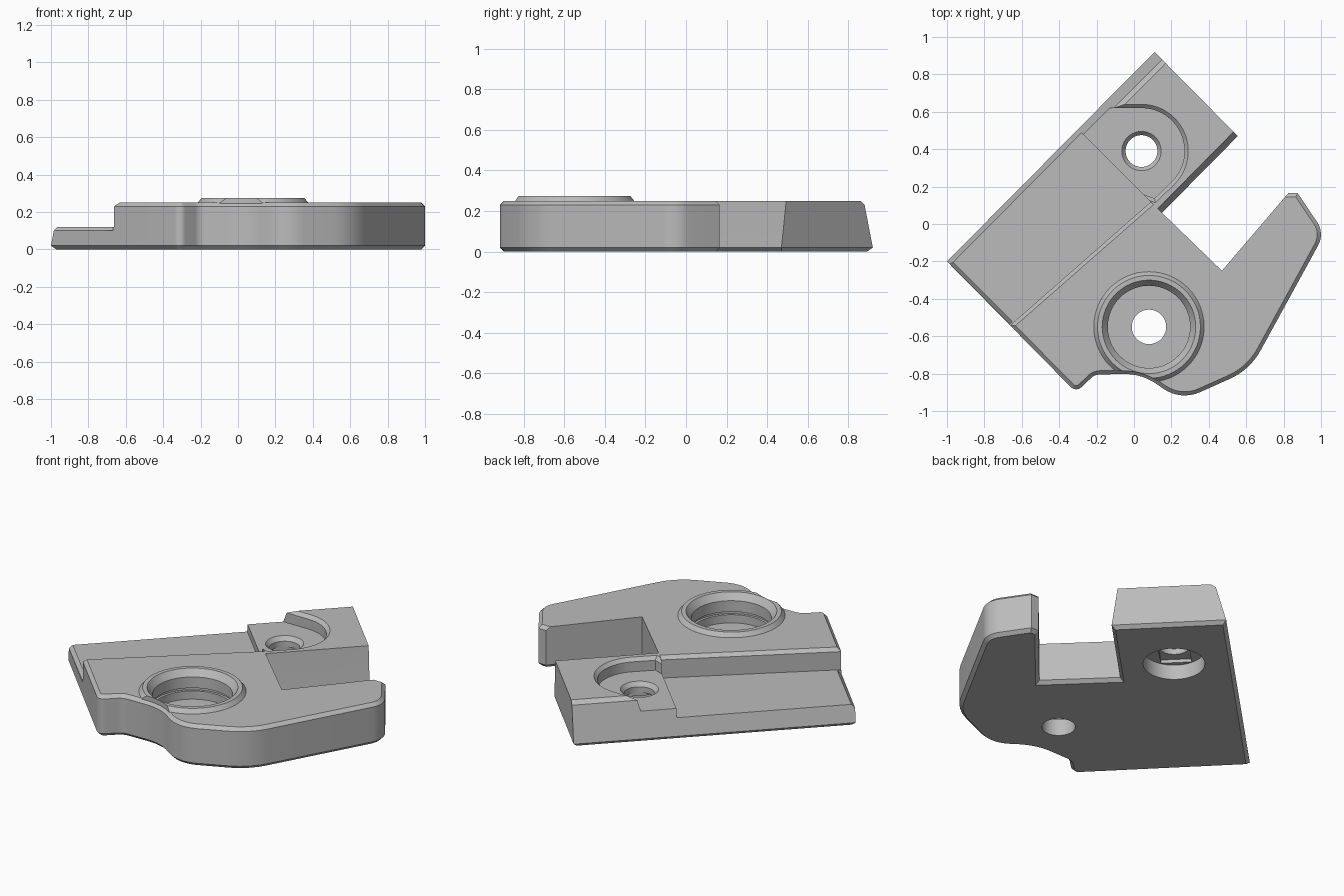
import bpy, bmesh, math
from mathutils import Vector

if "Cube" in bpy.data.objects:
    bpy.data.objects.remove(bpy.data.objects["Cube"])

grey = bpy.data.materials.new("plain_grey")
grey.use_nodes = True
grey.diffuse_color = (0.5, 0.5, 0.5, 1)
grey.node_tree.nodes["Principled BSDF"].inputs["Base Color"].default_value = (0.5, 0.5, 0.5, 1)


def skin(name, rings):
    """Closed solid through a stack of equal-sized point rings."""
    bm = bmesh.new()
    rows = [[bm.verts.new(p) for p in ring] for ring in rings]
    n = len(rows[0])
    for low, high in zip(rows, rows[1:]):
        for i in range(n):
            j = (i + 1) % n
            bm.faces.new((low[i], low[j], high[j], high[i]))
    bm.faces.new(rows[0][::-1])
    bm.faces.new(rows[-1])
    bmesh.ops.recalc_face_normals(bm, faces=bm.faces)
    mesh = bpy.data.meshes.new(name)
    bm.to_mesh(mesh)
    bm.free()
    mesh.materials.append(grey)
    ob = bpy.data.objects.new(name, mesh)
    bpy.context.scene.collection.objects.link(ob)
    return ob


def inset(points, amounts):
    """Move every edge of a polygon inward by its own amount."""
    n = len(points)
    normals = []
    for i in range(n):
        d = (points[(i + 1) % n] - points[i]).normalized()
        normals.append(Vector((-d.y, d.x)))
    result = []
    for i, p in enumerate(points):
        a, b, u, v = normals[i - 1], normals[i], amounts[i - 1], amounts[i]
        det = a.x * b.y - a.y * b.x
        if abs(det) < 0.01:
            result.append(p + b * v)
        else:
            result.append(p + Vector((u * b.y - v * a.y, a.x * v - b.x * u)) / det)
    return result


def loft(name, points, layers):
    """Layers are (height, inset per edge or one inset for all)."""
    rings = []
    for z, off in layers:
        amounts = off if isinstance(off, list) else [off] * len(points)
        rings.append([(p.x, p.y, z) for p in inset(points, amounts)])
    return skin(name, rings)


def turned(name, cx, cy, profile, sides=64):
    """Round solid from (height, radius) pairs."""
    turn = [2 * math.pi * i / sides for i in range(sides)]
    return skin(name, [[(cx + r * math.cos(t), cy + r * math.sin(t), z) for t in turn]
                       for z, r in profile])


def combine(target, tool, operation):
    """Apply a boolean and drop the tool."""
    tool.hide_render = True
    mod = target.modifiers.new("shape", 'BOOLEAN')
    mod.operation, mod.object, mod.solver = operation, tool, 'EXACT'
    graph = bpy.context.evaluated_depsgraph_get()
    mesh = bpy.data.meshes.new_from_object(target.evaluated_get(graph))
    target.modifiers.clear()
    target.data = mesh
    bpy.data.objects.remove(tool)


# Outline corners: x, y, fillet radius, kind of the edge that follows
corners = [
    (-1.0, -0.2, 0, "rim"), (-0.31, -0.9, 0.04, "rim"), (-0.21, -0.805, 0.07, "rim"),
    (0.04, -0.8, 0.3, "rim"), (0.25, -0.945, 0.2, "rim"), (0.62, -0.78, 0.35, "rim"),
    (1.02, -0.05, 0.12, "rim"), (0.875, 0.165, 0, "rim"), (0.825, 0.165, 0, "notch"),
    (0.47, -0.25, 0, "notch"), (0.15, 0.06, 0, "slant"), (0.555, 0.47, 0, "notch"),
    (0.11, 0.92, 0, "back"),
]
outline, kinds = [], []
for i, (x, y, r, kind) in enumerate(corners):
    p = Vector((x, y))
    if r == 0:
        outline.append(p)
        kinds.append(kind)
        continue
    to_prev = (Vector(corners[i - 1][:2]) - p).normalized()
    to_next = (Vector(corners[(i + 1) % len(corners)][:2]) - p).normalized()
    half = to_prev.angle(to_next) / 2
    centre = p + (to_prev + to_next).normalized() * r / math.sin(half)
    start = p + to_prev * r / math.tan(half) - centre
    end = p + to_next * r / math.tan(half) - centre
    sweep = start.angle_signed(end)
    for k in range(9):
        t = -sweep * k / 8
        outline.append(centre + Vector((start.x * math.cos(t) - start.y * math.sin(t),
                                        start.x * math.sin(t) + start.y * math.cos(t))))
        kinds.append(kind)

# Main plate with chamfers and two sloping walls
heights = (0, 0.02, 0.23, 0.25)
walls = {"rim": (0.02, 0, 0, 0.02), "notch": (0.02, 0, 0, 0),
         "slant": (0.02, 0, 0.03, 0.032), "back": (0.02, 0, 0.057, 0.085)}
plate = loft("plate", outline, [(z, [walls[k][i] for k in kinds])
                                for i, z in enumerate(heights)])

# Raised collar, trimmed to the outline
collar = turned("collar", 0.08, -0.55, [(0.2, 0.295), (0.25, 0.295), (0.275, 0.275)])
combine(collar, loft("trim", outline, [(0.1, 0.016), (0.4, 0.016)]), 'INTERSECT')
combine(plate, collar, 'UNION')

# Low ledge along the back wall
ledge = [Vector(p) for p in ((-0.9, -0.75), (0.09, 0.118), (-0.5, 0.708), (-1.5, -0.25))]
flare = lambda d: [-d, 0, 0, 0]
combine(plate, loft("ledge_cut", ledge, [(0.12, 0), (0.23, 0), (0.25, flare(0.02)),
                                         (0.3, flare(0.07))]), 'DIFFERENCE')
edge = [Vector(p) for p in ((-1.1, -0.3), (-0.75, -0.65), (-0.625, -0.575), (-1.05, -0.15))]
edge[2] = Vector((-0.665, -0.535))
edge[1] = edge[2] + Vector((-0.1, -0.1))
edge[3] = Vector((-1.05, -0.15))
edge[0] = edge[3] + Vector((-0.1, -0.1))
combine(plate, loft("edge_cut", edge, [(0.1, 0), (0.14, [0, 0, -0.04, 0])]), 'DIFFERENCE')

# Rounded pocket around the small hole
cx, cy = 0.04, 0.39
pocket = [Vector((cx + 0.23 * math.cos(t), cy + 0.23 * math.sin(t)))
          for t in (math.radians(-45 + 135 * k / 20) for k in range(21))]
pocket += [Vector(p) for p in ((-0.4, 0.62), (-0.35, 0.3), (0.11, 0.137))]
combine(plate, loft("pocket_cut", pocket, [(0.17, 0), (0.23, 0), (0.25, -0.02),
                                           (0.27, -0.04)]), 'DIFFERENCE')

# Small hole, counterbored from below, with a bridging slot
combine(plate, turned("small_bore", cx, cy, [
    (-0.1, 0.17), (0.09, 0.17), (0.09, 0.085), (0.145, 0.085), (0.17, 0.105), (0.3, 0.105)]),
    'DIFFERENCE')
u, v = Vector((0.1, 0.1)), Vector((-0.06, 0.06))
slot = [Vector((cx, cy)) + q for q in (-u - v, u - v, u + v, v - u)]
combine(plate, loft("slot_cut", slot, [(0.05, 0), (0.11, 0)]), 'DIFFERENCE')

# Large stepped bore with a groove in its wall
combine(plate, turned("large_bore", 0.08, -0.55, [
    (-0.1, 0.092), (0.1, 0.092), (0.1, 0.22), (0.15, 0.22), (0.15, 0.235), (0.168, 0.235),
    (0.168, 0.22), (0.235, 0.22), (0.275, 0.25), (0.35, 0.25)]), 'DIFFERENCE')

bpy.ops.object.select_all(action='DESELECT')
plate.select_set(True)
bpy.context.view_layer.objects.active = plate
bpy.ops.object.shade_smooth_by_angle(angle=math.radians(25))
